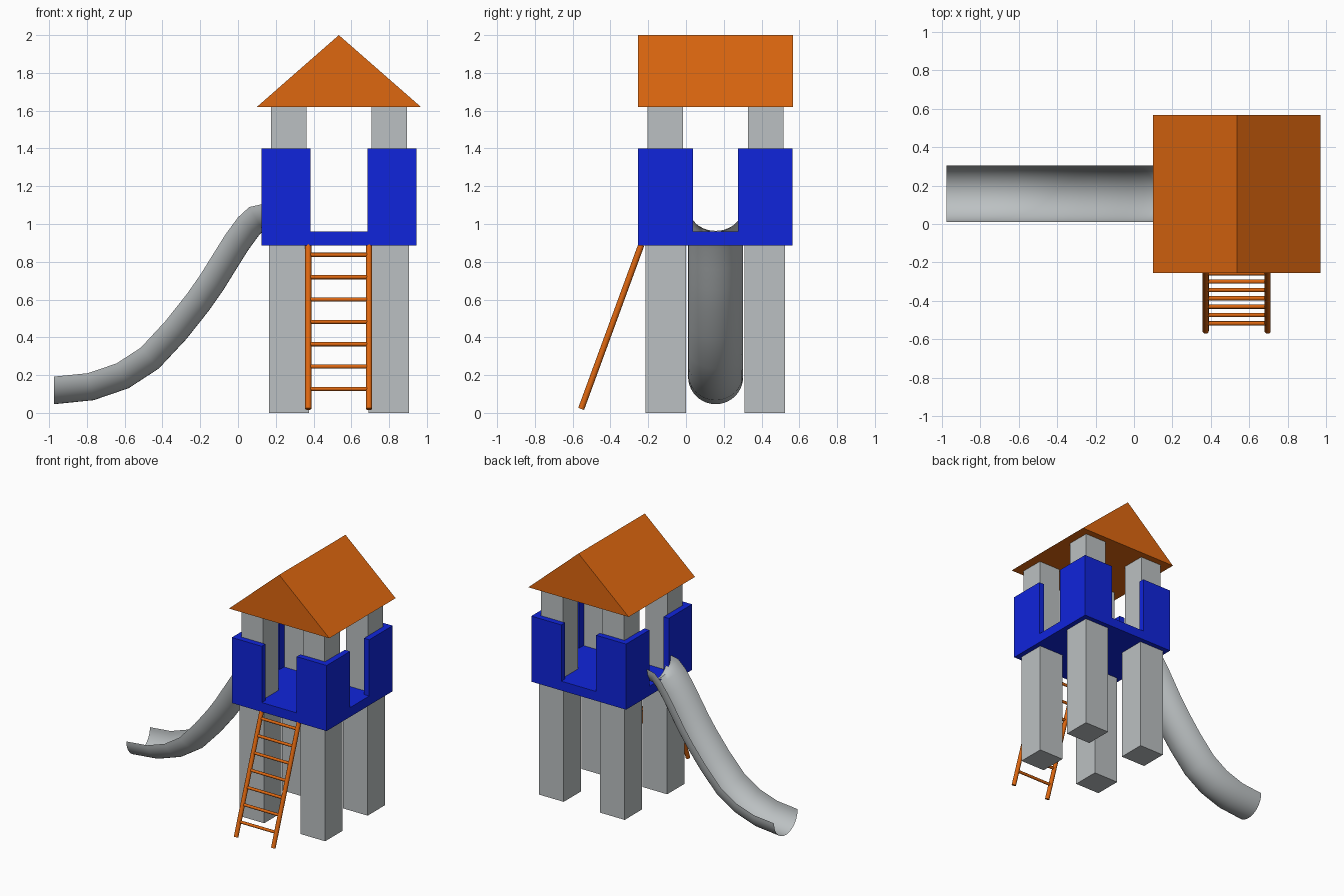
import bpy, bmesh, math
from mathutils import Vector

if "Cube" in bpy.data.objects:
    bpy.data.objects.remove(bpy.data.objects["Cube"])

CX, CY = 0.534, 0.155          # tower centre


def material(name, rgb):
    m = bpy.data.materials.new(name)
    m.diffuse_color = (*rgb, 1)
    m.use_nodes = True
    m.node_tree.nodes["Principled BSDF"].inputs["Base Color"].default_value = m.diffuse_color
    return m


GREY = material("grey", (0.50, 0.53, 0.54))
ORANGE = material("orange", (0.73, 0.135, 0.005))
BLUE = material("blue", (0.005, 0.018, 0.71))


def make(name, verts, faces, mat, smooth=False, fix=True):
    me = bpy.data.meshes.new(name)
    me.from_pydata([tuple(v) for v in verts], [], faces)
    if fix:
        bm = bmesh.new()
        bm.from_mesh(me)
        bmesh.ops.recalc_face_normals(bm, faces=bm.faces)
        bm.to_mesh(me)
        bm.free()
    me.materials.append(mat)
    ob = bpy.data.objects.new(name, me)
    bpy.context.collection.objects.link(ob)
    if smooth:
        bpy.ops.object.select_all(action='DESELECT')
        ob.select_set(True)
        bpy.context.view_layer.objects.active = ob
        bpy.ops.object.shade_smooth_by_angle(angle=math.radians(50))
    return ob


def prism(name, base, offset, mat):
    """Closed prism: polygon base swept along offset."""
    n = len(base)
    base = [Vector(p) for p in base]
    verts = base + [p + Vector(offset) for p in base]
    faces = [list(range(n)), list(range(2 * n - 1, n - 1, -1))]
    faces += [[i, (i + 1) % n, n + (i + 1) % n, n + i] for i in range(n)]
    return make(name, verts, faces, mat)


def rod(name, a, b, r, mat, sides=12):
    a, b = Vector(a), Vector(b)
    q = (b - a).to_track_quat('Z', 'Y')
    ring = [q @ Vector((r * math.cos(t), r * math.sin(t), 0))
            for t in (2 * math.pi * i / sides for i in range(sides))]
    ob = prism(name, [a + p for p in ring], b - a, mat)
    bpy.ops.object.select_all(action='DESELECT')
    ob.select_set(True)
    bpy.context.view_layer.objects.active = ob
    bpy.ops.object.shade_smooth_by_angle(angle=math.radians(50))


# posts and L-shaped corner walls, mirrored to the four corners
HX, HY = 0.41, 0.408           # platform half sizes
OX, OY = 0.151, 0.119          # half widths of the openings
T = 0.045                      # wall thickness
for sx in (-1, 1):
    for sy in (-1, 1):
        tag = ("left" if sx < 0 else "right") + ("_front" if sy < 0 else "_back")

        def corner(points, z):
            return [(CX + sx * x, CY + sy * y, z) for x, y in points]

        def rect(x0, x1, y0, y1):
            return [(x0, y0), (x1, y0), (x1, y1), (x0, y1)]

        prism("lower_post_" + tag, corner(rect(0.157, 0.371, 0.155, 0.37), 0), (0, 0, 0.89), GREY)
        prism("upper_post_" + tag, corner(rect(0.172, 0.360, 0.172, 0.360), 0.95), (0, 0, 0.675), GREY)
        ell = [(HX, HY), (OX, HY), (OX, HY - T), (HX - T, HY - T), (HX - T, OY), (HX, OY)]
        prism("corner_wall_" + tag, corner(ell, 0.958), (0, 0, 0.442), BLUE)

# platform floor
prism("platform", [(CX + sx * HX, CY + sy * HY, 0.887)
                   for sx, sy in ((-1, -1), (1, -1), (1, 1), (-1, 1))], (0, 0, 0.073), BLUE)

# gable roof
prism("roof", [(0.10, -0.254, 1.62), (0.968, -0.254, 1.62), (CX, -0.254, 2.0)],
      (0, 0.82, 0), ORANGE)

# ladder
foot, top = Vector((0, -0.555, 0.021)), Vector((0, -0.237, 0.889))
RAILS = (0.372, 0.694)
for x, side in zip(RAILS, ("left", "right")):
    rod("ladder_rail_" + side, foot + Vector((x, 0, 0)), top + Vector((x, 0, 0)), 0.0165, ORANGE)
for i in range(7):
    z = 0.127 + 0.1183 * i
    p = foot.lerp(top, (z - foot.z) / (top.z - foot.z))
    rod(f"ladder_rung_{i + 1}", p + Vector((RAILS[0], 0, 0)), p + Vector((RAILS[1], 0, 0)), 0.011, ORANGE)

# slide: half-round channel swept below a rim path (x, z)
rim = [(0.15, 1.104), (0.115, 1.102), (0.06, 1.09), (0.0, 1.035), (-0.066, 0.945), (-0.135, 0.835),
       (-0.2, 0.73), (-0.27, 0.63), (-0.385, 0.485), (-0.515, 0.345), (-0.643, 0.262),
       (-0.795, 0.21), (-0.974, 0.192)]
R, N = 0.146, 20
verts, faces = [], []
for i, (x, z) in enumerate(rim):
    a, b = rim[max(i - 1, 0)], rim[min(i + 1, len(rim) - 1)]
    d = Vector((b[0] - a[0], b[1] - a[1])).normalized()
    if i in (0, len(rim) - 1):
        d = Vector((-1, 0))    # upright end sections
    down = Vector((-d.y, d.x))
    for k in range(N + 1):
        t = math.pi * k / N
        s = R * math.sin(t)
        verts.append((x + down.x * s, 0.157 - R * math.cos(t), z + down.y * s))
M = N + 1
for i in range(len(rim) - 1):
    for k in range(N):
        faces.append([i * M + k, i * M + k + 1, (i + 1) * M + k + 1, (i + 1) * M + k])
make("slide", verts, faces, GREY, smooth=True, fix=False)
